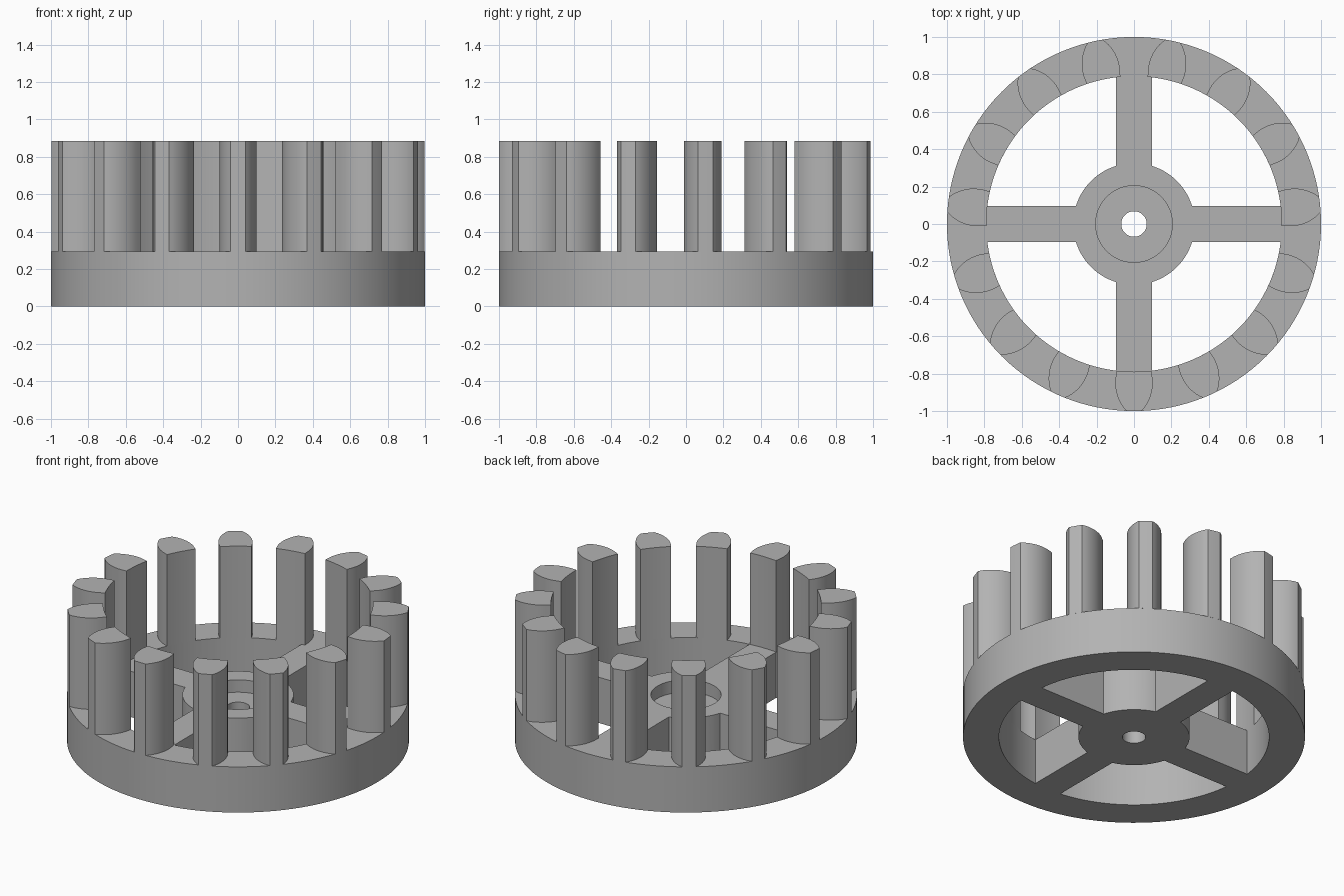
import bpy, bmesh, math
from mathutils import Matrix

cube = bpy.data.objects.get("Cube")
if cube:
    bpy.data.objects.remove(cube, do_unlink=True)

SEGMENTS = 128
RIM_OUTER, RIM_INNER = 1.0, 0.79
HUB, RECESS, BORE = 0.325, 0.205, 0.068
SPOKE_HALF = 0.095
BASE_TOP, RECESS_FLOOR, TOOTH_TOP = 0.295, 0.215, 0.885
TEETH = 15

grey = bpy.data.materials.new("plain grey")
grey.use_nodes = True
color = (0.45, 0.45, 0.45, 1)
grey.diffuse_color = color
grey.node_tree.nodes["Principled BSDF"].inputs["Base Color"].default_value = color


def make_object(name, bm):
    bmesh.ops.recalc_face_normals(bm, faces=bm.faces)
    mesh = bpy.data.meshes.new(name)
    bm.to_mesh(mesh)
    bm.free()
    mesh.materials.append(grey)
    obj = bpy.data.objects.new(name, mesh)
    bpy.context.collection.objects.link(obj)
    return obj


def prism(name, outline, bottom, top, turn=0):
    """Extrude a flat outline upward, then turn it about the axle."""
    bm = bmesh.new()
    face = bm.faces.new([bm.verts.new((x, y, bottom)) for x, y in outline])
    result = bmesh.ops.extrude_face_region(bm, geom=[face])
    raised = [g for g in result["geom"] if isinstance(g, bmesh.types.BMVert)]
    bmesh.ops.translate(bm, verts=raised, vec=(0, 0, top - bottom))
    bmesh.ops.rotate(bm, verts=bm.verts, matrix=Matrix.Rotation(turn, 3, "Z"))
    return make_object(name, bm)


def arc(radius, start, end, steps):
    return [(radius * math.cos(start + (end - start) * i / steps),
             radius * math.sin(start + (end - start) * i / steps))
            for i in range(steps + 1)]


def smooth(obj):
    bpy.ops.object.select_all(action="DESELECT")
    obj.select_set(True)
    bpy.context.view_layer.objects.active = obj
    bpy.ops.object.shade_smooth_by_angle(angle=math.radians(25))


# Wheel base: turned profile with bore and hub recess
bm = bmesh.new()
profile = [(BORE, 0), (RIM_OUTER, 0), (RIM_OUTER, BASE_TOP), (RECESS, BASE_TOP),
           (RECESS, RECESS_FLOOR), (BORE, RECESS_FLOOR)]
verts = [bm.verts.new((r, 0, z)) for r, z in profile]
edges = [bm.edges.new((verts[i - 1], verts[i])) for i in range(len(verts))]
bmesh.ops.spin(bm, geom=verts + edges, cent=(0, 0, 0), axis=(0, 0, 1),
               angle=math.tau, steps=SEGMENTS)
bmesh.ops.remove_doubles(bm, verts=bm.verts, dist=0.0001)
wheel = make_object("wheel_base", bm)

# Four openings that leave the hub, spokes and rim
inner = math.asin(SPOKE_HALF / HUB)
outer = math.asin(SPOKE_HALF / RIM_INNER)
quarter = math.pi / 2
opening = arc(RIM_INNER, outer, quarter - outer, 28) + arc(HUB, quarter - inner, inner, 16)
cutters = []
for i in range(4):
    cutter = prism("opening_cutter", opening, -0.1, BASE_TOP + 0.1, i * quarter)
    cutter.hide_render = True
    cut = wheel.modifiers.new("opening", "BOOLEAN")
    cut.operation = "DIFFERENCE"
    cut.solver = "EXACT"
    cut.object = cutter
    cutters.append(cutter)
bpy.ops.object.select_all(action="DESELECT")
bpy.context.view_layer.objects.active = wheel
wheel.select_set(True)
for cut in list(wheel.modifiers):
    bpy.ops.object.modifier_apply(modifier=cut.name)
for cutter in cutters:
    bpy.data.objects.remove(cutter, do_unlink=True)
smooth(wheel)

# Teeth: bulging flanks that narrow toward the outside of the rim
WIDEST, HALF_WIDTH, FLANK_RADIUS = 0.85, 0.1, 0.22
tip = math.asin(0.04 / RIM_OUTER)
root = math.asin(0.092 / RIM_INNER)
flank = []
for i in range(1, 12):
    r = RIM_INNER + (RIM_OUTER - RIM_INNER) * i / 12
    drop = FLANK_RADIUS - math.sqrt(FLANK_RADIUS ** 2 - (r - WIDEST) ** 2)
    flank.append((r, HALF_WIDTH - drop))
tooth = (arc(RIM_OUTER, -tip, tip, 4) + flank[::-1]
         + arc(RIM_INNER, root, -root, 6) + [(x, -y) for x, y in flank])
for i in range(TEETH):
    turn = -quarter + i * math.tau / TEETH
    smooth(prism(f"tooth_{i + 1}", tooth, BASE_TOP, TOOTH_TOP, turn))
